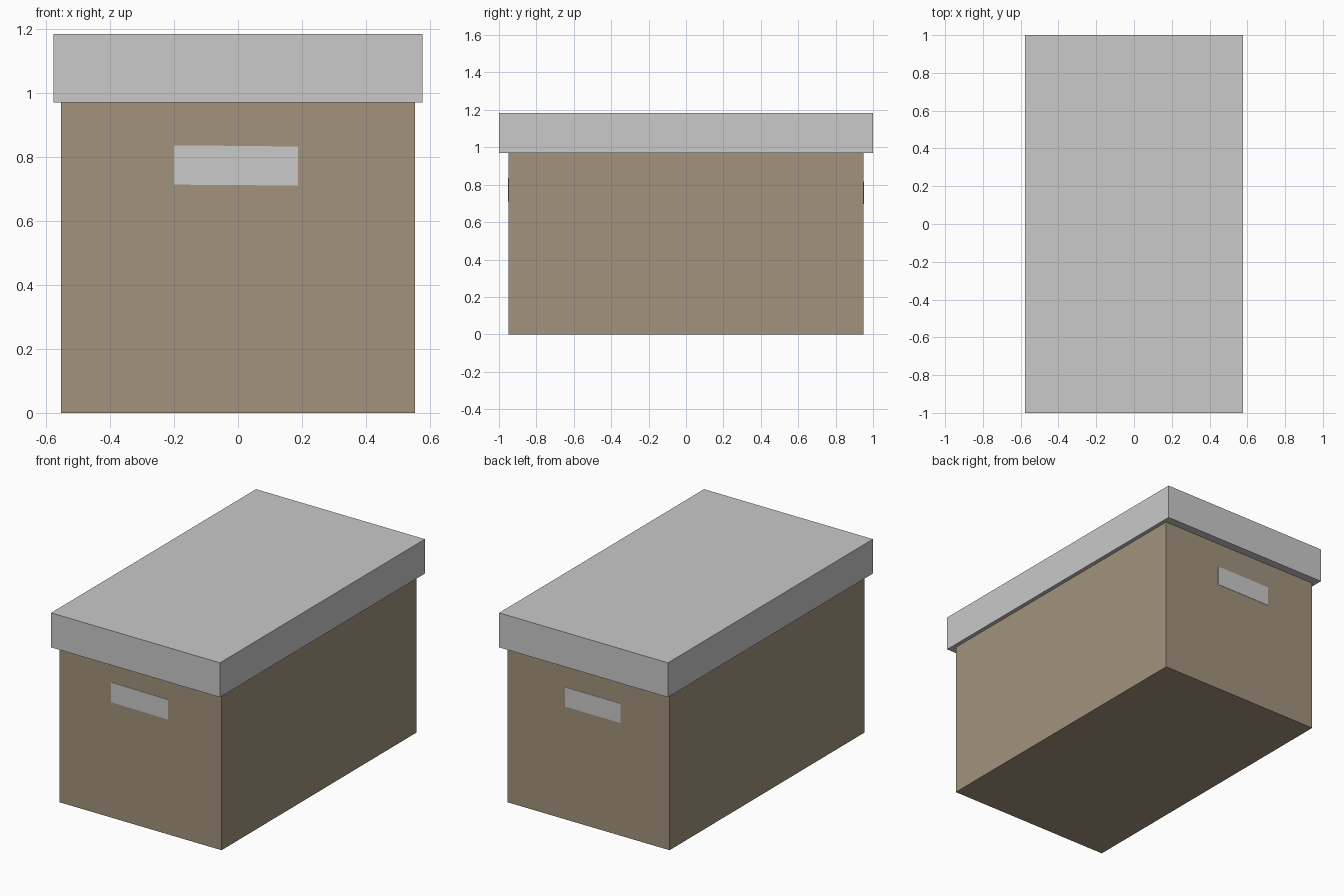
import bpy
import bmesh

cube = bpy.data.objects.get("Cube")
if cube:
    bpy.data.objects.remove(cube, do_unlink=True)


def make_material(name, rgb):
    mat = bpy.data.materials.new(name)
    mat.use_nodes = True
    color = (*rgb, 1.0)
    mat.diffuse_color = color
    mat.node_tree.nodes["Principled BSDF"].inputs["Base Color"].default_value = color
    return mat


def add_object(name, bm, mat):
    bmesh.ops.recalc_face_normals(bm, faces=bm.faces)
    mesh = bpy.data.meshes.new(name)
    bm.to_mesh(mesh)
    bm.free()
    mesh.materials.append(mat)
    obj = bpy.data.objects.new(name, mesh)
    bpy.context.collection.objects.link(obj)
    return obj


def box(name, x, y, z, mat):
    """Box spanning the given (low, high) ranges."""
    bm = bmesh.new()
    bmesh.ops.create_cube(bm, size=1)
    for v in bm.verts:
        v.co = [r[0] if c < 0 else r[1] for c, r in zip(v.co, (x, y, z))]
    return add_object(name, bm, mat)


def label(name, corners, y, mat):
    """Thin plate on an end wall, from (x, z) corners, reaching just outside y."""
    bm = bmesh.new()
    face = bm.faces.new([bm.verts.new((x, y * 0.999, z)) for x, z in corners])
    side = bmesh.ops.extrude_face_region(bm, geom=[face])["geom"]
    for v in side:
        if isinstance(v, bmesh.types.BMVert):
            v.co.y = y * 1.002
    return add_object(name, bm, mat)


cardboard = make_material("brown cardboard", (0.36, 0.29, 0.205))
pale_grey = make_material("pale grey", (0.585, 0.585, 0.585))

# Body and overhanging lid
HALF_Y = 0.95
box("box_body", (-0.553, 0.553), (-HALF_Y, HALF_Y), (0, 0.975), cardboard)
box("box_lid", (-0.577, 0.577), (-1, 1), (0.97, 1.183), pale_grey)

# Handle labels on both ends, set slightly off centre
label("front_handle_label",
      [(-0.2, 0.713), (0.187, 0.71), (0.187, 0.832), (-0.2, 0.836)],
      -HALF_Y, pale_grey)
label("back_handle_label",
      [(-0.218, 0.697), (0.16, 0.697), (0.16, 0.817), (-0.218, 0.817)],
      HALF_Y, pale_grey)
